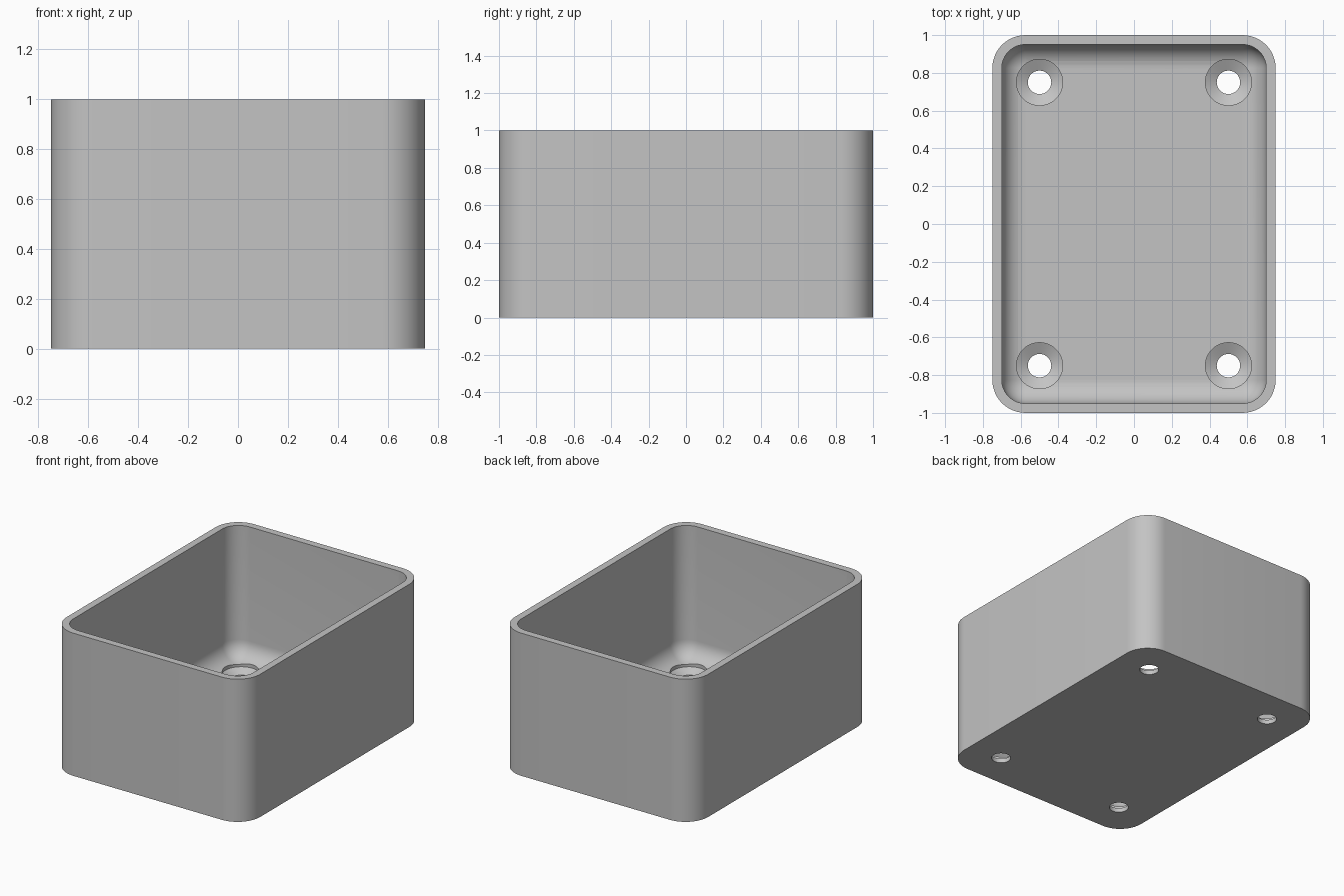
import bpy, bmesh
from math import sin, cos, pi, radians

if "Cube" in bpy.data.objects:
    bpy.data.objects.remove(bpy.data.objects["Cube"], do_unlink=True)

HALF_X, HALF_Y, HEIGHT = 0.75, 1.0, 1.0
WALL, FLOOR, FILLET = 0.05, 0.075, 0.125
CORNER_STEPS, FILLET_STEPS = 12, 10

grey = bpy.data.materials.new("plain grey")
grey.use_nodes = True
grey.diffuse_color = (0.55, 0.55, 0.55, 1)
grey.node_tree.nodes["Principled BSDF"].inputs["Base Color"].default_value = grey.diffuse_color


def make_object(name, bm):
    bmesh.ops.remove_doubles(bm, verts=bm.verts, dist=1e-5)
    bmesh.ops.recalc_face_normals(bm, faces=bm.faces)
    mesh = bpy.data.meshes.new(name)
    bm.to_mesh(mesh)
    bm.free()
    mesh.materials.append(grey)
    obj = bpy.data.objects.new(name, mesh)
    bpy.context.collection.objects.link(obj)
    return obj


def loft(bm, rings):
    """Join rings of points into a closed solid with capped ends."""
    loops = [[bm.verts.new(p) for p in ring] for ring in rings]
    for a, b in zip(loops, loops[1:]):
        for i in range(len(a)):
            j = (i + 1) % len(a)
            bm.faces.new((a[i], a[j], b[j], b[i]))
    bm.faces.new(loops[0][::-1])
    bm.faces.new(loops[-1])


def rounded_ring(inset, z):
    """Rounded rectangle, inset from the outer wall."""
    r = WALL + FILLET - inset
    cx, cy = HALF_X - WALL - FILLET, HALF_Y - WALL - FILLET
    points = []
    for k, (sx, sy) in enumerate(((1, 1), (-1, 1), (-1, -1), (1, -1))):
        for i in range(CORNER_STEPS + 1):
            a = (k + i / CORNER_STEPS) * pi / 2
            points.append((sx * cx + r * cos(a), sy * cy + r * sin(a), z))
    return points


def circle(x, y, r, z, n=48):
    return [(x + r * cos(2 * pi * i / n), y + r * sin(2 * pi * i / n), z) for i in range(n)]


# Open box: outer wall, rim, inner wall, filleted floor
rings = [rounded_ring(0, 0), rounded_ring(0, HEIGHT), rounded_ring(WALL, HEIGHT)]
for i in range(FILLET_STEPS + 1):
    a = pi / 2 * i / FILLET_STEPS
    rings.append(rounded_ring(WALL + FILLET * (1 - cos(a)), FLOOR + FILLET * (1 - sin(a))))
bm = bmesh.new()
loft(bm, rings)
box = make_object("open_box", bm)

# Countersunk screw holes, one near each floor corner
bm = bmesh.new()
for x in (-0.5, 0.5):
    for y in (-0.75, 0.75):
        profile = ((0.062, -0.1), (0.062, 0.03), (0.122, 0.06), (0.122, 0.3))
        loft(bm, [circle(x, y, r, z) for r, z in profile])
cutter = make_object("screw_hole_cutter", bm)
cutter.hide_render = True

cut = box.modifiers.new("screw holes", "BOOLEAN")
cut.operation = "DIFFERENCE"
cut.solver = "EXACT"
cut.object = cutter
bpy.ops.object.select_all(action="DESELECT")
bpy.context.view_layer.objects.active = box
box.select_set(True)
bpy.ops.object.modifier_apply(modifier=cut.name)
bpy.data.objects.remove(cutter, do_unlink=True)
bpy.ops.object.shade_smooth_by_angle(angle=radians(30))
